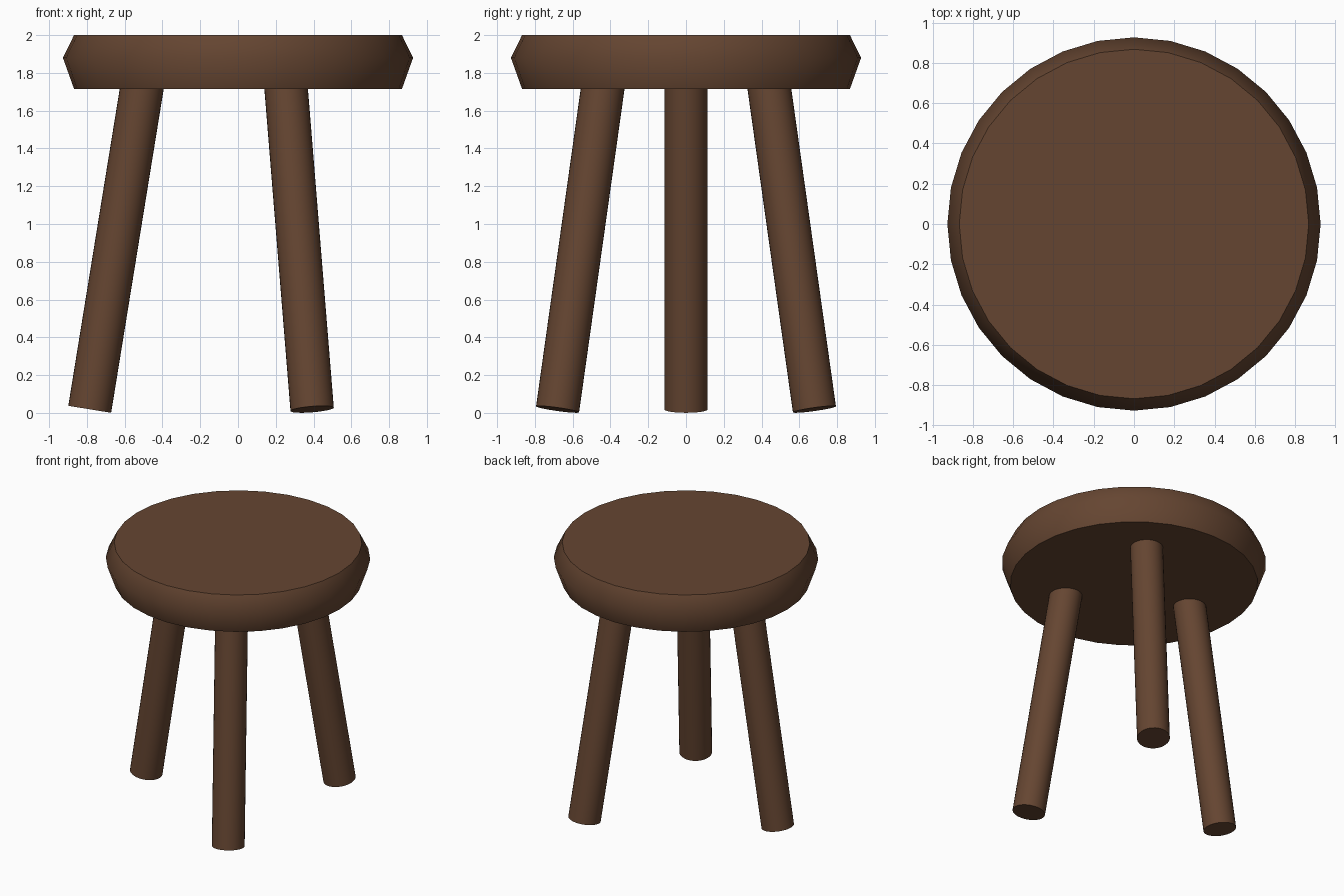
import bpy, bmesh, math
from mathutils import Vector

if "Cube" in bpy.data.objects:
    bpy.data.objects.remove(bpy.data.objects["Cube"])

wood = bpy.data.materials.new("dark brown wood")
wood.diffuse_color = (0.13, 0.06, 0.031, 1)
wood.use_nodes = True
wood.node_tree.nodes["Principled BSDF"].inputs["Base Color"].default_value = wood.diffuse_color


def lathe(name, profile, sides):
    """Closed solid of revolution from (radius, z) rings, smooth sides, flat caps."""
    bm = bmesh.new()
    rings = [[bm.verts.new((r * math.cos(2 * math.pi * i / sides),
                            r * math.sin(2 * math.pi * i / sides), z))
              for i in range(sides)] for r, z in profile]
    for a, b in zip(rings, rings[1:]):
        for i in range(sides):
            j = (i + 1) % sides
            bm.faces.new((a[i], a[j], b[j], b[i])).smooth = True
    caps = [bm.faces.new(rings[0][::-1]), bm.faces.new(rings[-1])]
    for cap in caps:
        for e in cap.edges:
            e.smooth = False
    mesh = bpy.data.meshes.new(name)
    bm.to_mesh(mesh)
    bm.free()
    mesh.materials.append(wood)
    obj = bpy.data.objects.new(name, mesh)
    bpy.context.collection.objects.link(obj)
    return obj


# Round seat with a soft, bulging rim
lathe("seat", [(0.868, 1.715), (0.927, 1.88), (0.868, 2.0)], 32)

# Three splayed legs, spaced evenly, tops buried in the seat
for name, deg in (("left_leg", 180), ("front_right_leg", -60), ("back_right_leg", 60)):
    out = Vector((math.cos(math.radians(deg)), math.sin(math.radians(deg)), 0))
    foot = out * 0.785 + Vector((0, 0, 0.019))
    top = out * 0.496 + Vector((0, 0, 1.8))
    axis = top - foot
    leg = lathe(name, [(0.115, 0), (0.115, axis.length)], 32)
    leg.location = foot
    leg.rotation_euler = Vector((0, 0, 1)).rotation_difference(axis).to_euler()
